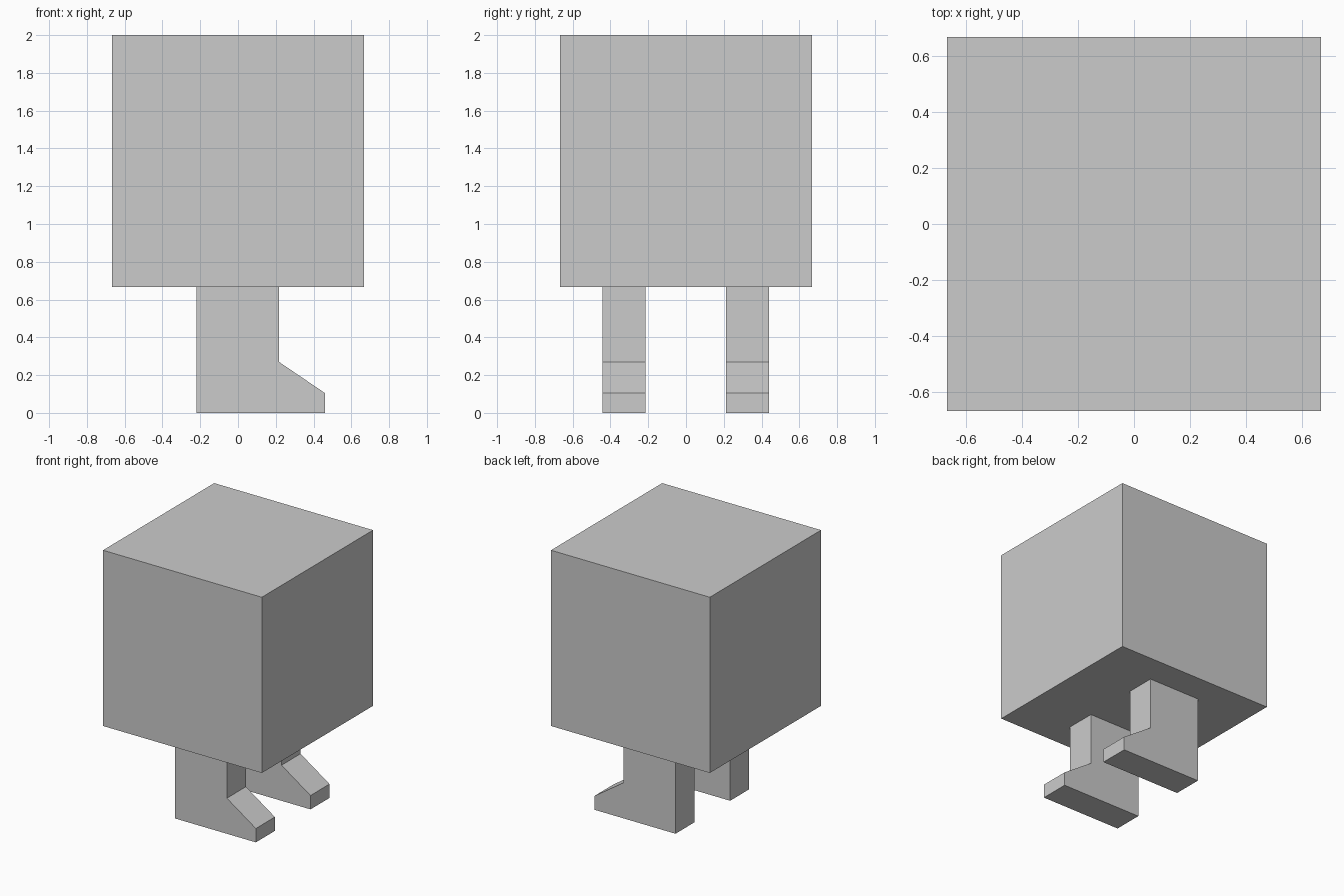
import bpy
import bmesh

if "Cube" in bpy.data.objects:
    bpy.data.objects.remove(bpy.data.objects["Cube"])

BODY = 1.333
LEG_TOP = 2.0 - BODY


def finish(name, bm):
    bmesh.ops.recalc_face_normals(bm, faces=bm.faces)
    mesh = bpy.data.meshes.new(name)
    bm.to_mesh(mesh)
    bm.free()
    obj = bpy.data.objects.new(name, mesh)
    bpy.context.collection.objects.link(obj)
    return obj


def extruded_profile(name, profile, y0, y1):
    """Extrude an x-z outline from y0 to y1."""
    bm = bmesh.new()
    face = bm.faces.new([bm.verts.new((x, y0, z)) for x, z in profile])
    result = bmesh.ops.extrude_face_region(bm, geom=[face], use_keep_orig=True)
    moved = [g for g in result["geom"] if isinstance(g, bmesh.types.BMVert)]
    bmesh.ops.translate(bm, verts=moved, vec=(0, y1 - y0, 0))
    return finish(name, bm)


# Cube body
bm = bmesh.new()
bmesh.ops.create_cube(bm, size=BODY)
body = finish("body", bm)
body.location.z = 2.0 - BODY / 2

# Legs with sloped feet pointing to +x
leg_profile = [(-0.22, 0), (0.46, 0), (0.46, 0.105),
               (0.217, 0.27), (0.217, LEG_TOP), (-0.22, LEG_TOP)]
for name, y0, y1 in (("right_leg", -0.443, -0.215), ("left_leg", 0.212, 0.44)):
    extruded_profile(name, leg_profile, y0, y1)
